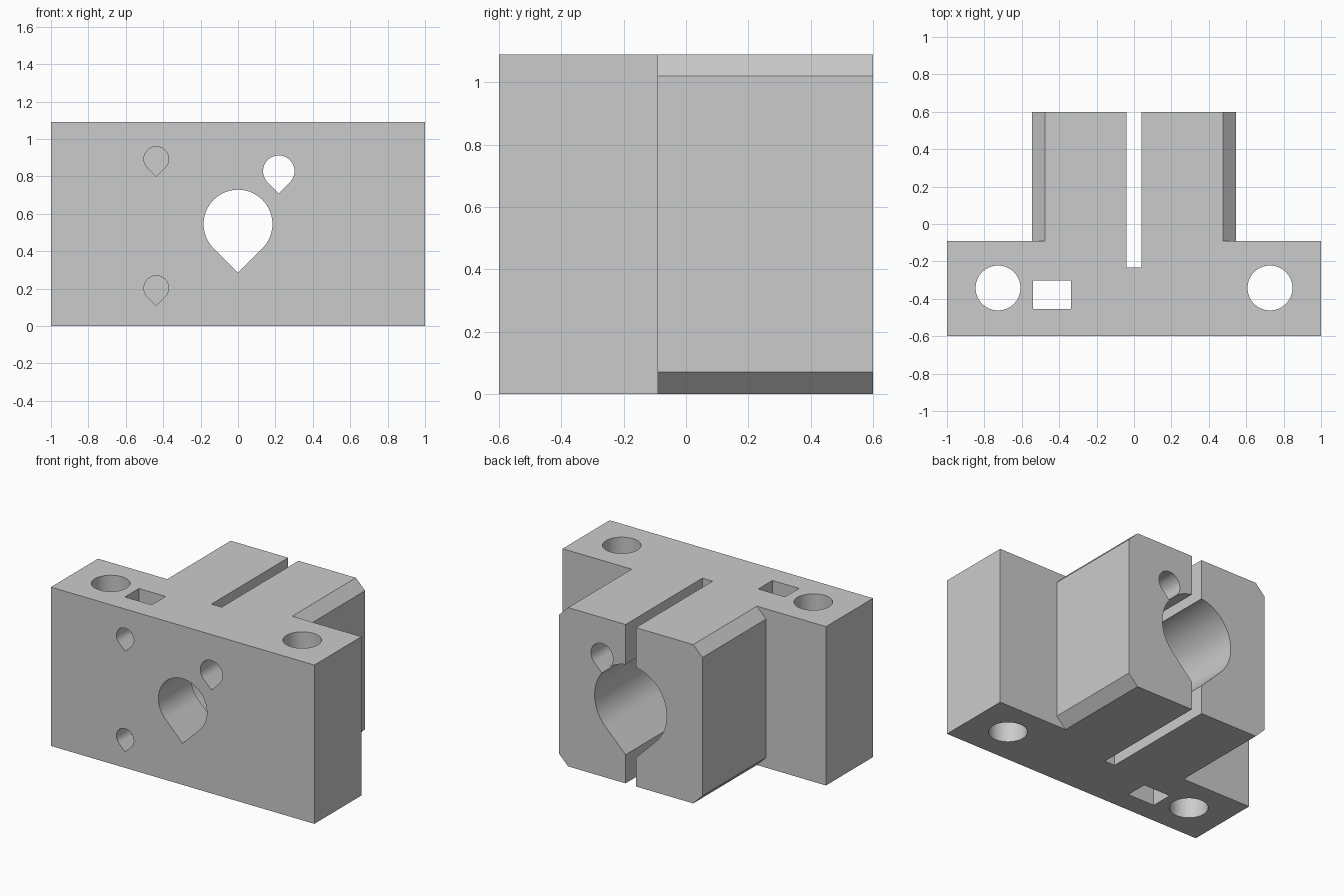
import bpy, bmesh, math

if "Cube" in bpy.data.objects:
    bpy.data.objects.remove(bpy.data.objects["Cube"])

H = 1.09          # height of the part
STEP_Y = -0.09    # back of the mounting plate

grey = bpy.data.materials.new("plain grey")
grey.diffuse_color = (0.6, 0.6, 0.6, 1)
grey.use_nodes = True
grey.node_tree.nodes["Principled BSDF"].inputs["Base Color"].default_value = grey.diffuse_color


def prism(name, pts, axis, a, b):
    """Extrude a 2D profile: axis 'Z' uses (x, y) points, 'Y' uses (x, z)."""
    place = (lambda p, t: (p[0], p[1], t)) if axis == 'Z' else (lambda p, t: (p[0], t, p[1]))
    bm = bmesh.new()
    face = bm.faces.new([bm.verts.new(place(p, a)) for p in pts])
    ext = bmesh.ops.extrude_face_region(bm, geom=[face])
    verts = [v for v in ext["geom"] if isinstance(v, bmesh.types.BMVert)]
    shift = (0, 0, b - a) if axis == 'Z' else (0, b - a, 0)
    bmesh.ops.translate(bm, verts=verts, vec=shift)
    bmesh.ops.recalc_face_normals(bm, faces=bm.faces)
    me = bpy.data.meshes.new(name)
    bm.to_mesh(me)
    bm.free()
    ob = bpy.data.objects.new(name, me)
    bpy.context.collection.objects.link(ob)
    return ob


def rect(x0, x1, y0, y1):
    return [(x0, y0), (x1, y0), (x1, y1), (x0, y1)]


def arc(cx, cz, r, start, end, n):
    return [(cx + r * math.cos(math.radians(start + (end - start) * i / n)),
             cz + r * math.sin(math.radians(start + (end - start) * i / n)))
            for i in range(n + 1)]


def teardrop(cx, cz, r):
    """Round hole with a 45 degree point at the bottom."""
    return arc(cx, cz, r, -45, 225, 54) + [(cx, cz - r * math.sqrt(2))]


# T-shaped body: wide mounting plate with the clamp block behind it
body = prism("clamp_bracket", [(-1, -0.6), (1, -0.6), (1, STEP_Y), (0.545, STEP_Y), (0.545, 0.6),
                               (-0.545, 0.6), (-0.545, STEP_Y), (-1, STEP_Y)], 'Z', 0, H)
body.data.materials.append(grey)

cutters = []
# chamfers on the four long edges of the clamp block
for sx in (-1, 1):
    for top in (True, False):
        wedge = [(0.445, 1.12), (0.575, 0.99), (0.575, 1.12)]
        pts = [(sx * x, z if top else H - z) for x, z in wedge]
        cutters.append(prism("chamfer_cutter", pts, 'Y', STEP_Y, 0.7))

# vertical mounting holes
for sx in (-1, 1):
    cutters.append(prism("mount_hole_cutter", arc(sx * 0.727, -0.342, 0.12, 0, 354.375, 63), 'Z', -0.1, 1.2))

# stepped main bore, narrow in front and wide behind
cutters.append(prism("front_bore_cutter", teardrop(0, 0.545, 0.184), 'Y', -0.7, -0.2))
cutters.append(prism("rear_bore_cutter", teardrop(0, 0.545, 0.274), 'Y', -0.245, 0.7))

# small through hole beside the bore
cutters.append(prism("side_hole_cutter", teardrop(0.218, 0.828, 0.084), 'Y', -0.75, 0.75))

# clamping slit
cutters.append(prism("slit_cutter", rect(-0.039, 0.039, -0.233, 0.8), 'Z', -0.1, 1.2))

# slot and the two blind screw holes that cross it
cutters.append(prism("slot_cutter", rect(-0.54, -0.337, -0.455, -0.303), 'Z', -0.15, 1.25))
for z in (0.893, 0.203):
    cutters.append(prism("screw_hole_cutter", teardrop(-0.437, z, 0.066), 'Y', -0.8, -0.12))

# cut everything out of the body
bpy.context.view_layer.objects.active = body
for c in cutters:
    c.hide_render = True
    mod = body.modifiers.new("cut", 'BOOLEAN')
    mod.operation = 'DIFFERENCE'
    mod.solver = 'EXACT'
    mod.object = c
    bpy.ops.object.modifier_apply(modifier=mod.name)
for c in cutters:
    bpy.data.objects.remove(c)

# smooth hole walls, sharp edges elsewhere
body.select_set(True)
bpy.ops.object.shade_smooth_by_angle(angle=math.radians(30))
